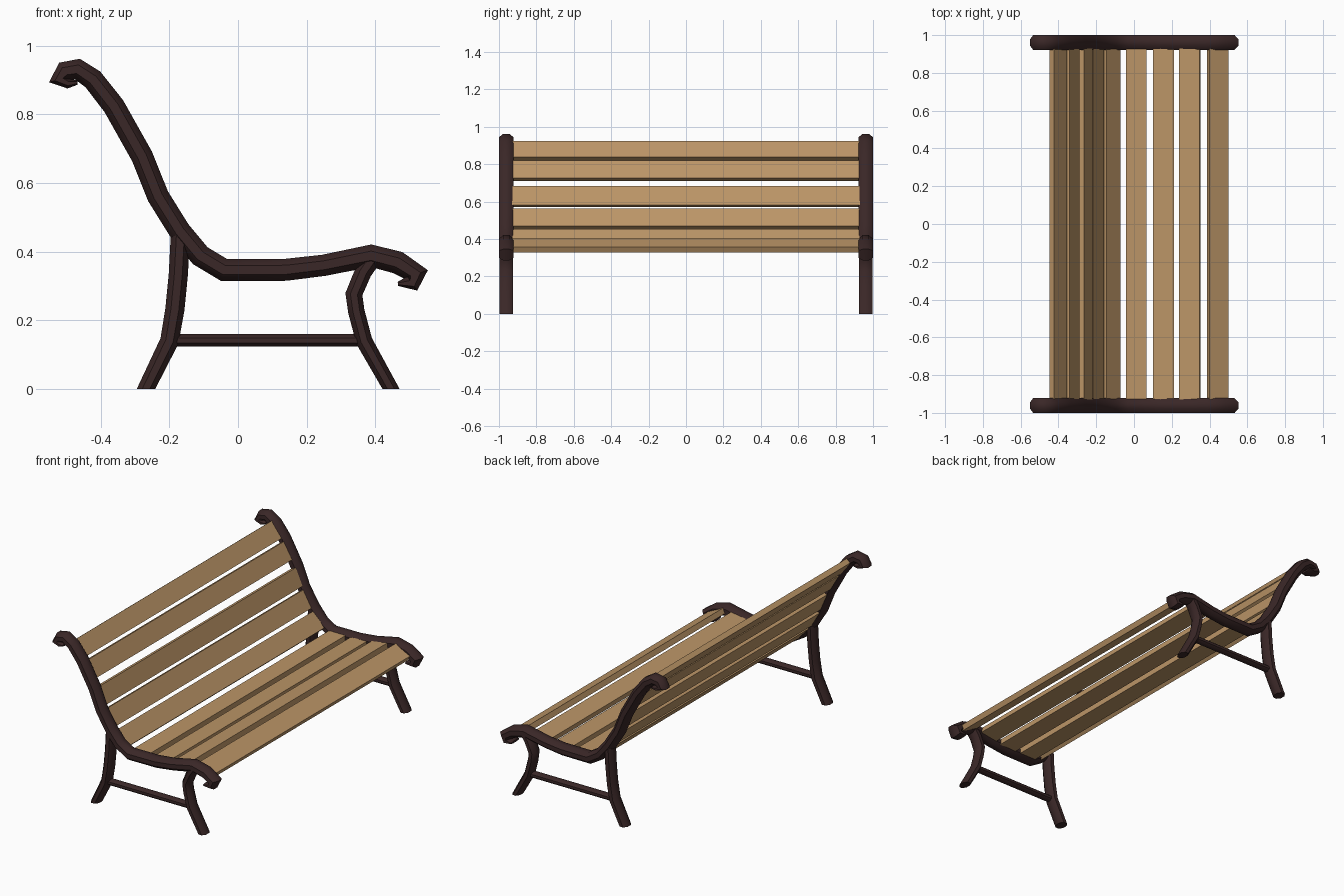
import bpy, bmesh, math
from mathutils import Vector

if "Cube" in bpy.data.objects:
    bpy.data.objects.remove(bpy.data.objects["Cube"])

def material(name, rgb):
    m = bpy.data.materials.new(name)
    m.diffuse_color = (*rgb, 1)
    m.use_nodes = True
    m.node_tree.nodes["Principled BSDF"].inputs["Base Color"].default_value = m.diffuse_color
    return m

WOOD = material("tan wood", (0.50, 0.30, 0.135))
IRON = material("dark brown iron", (0.042, 0.02, 0.02))
Y_FRAME, HALF_Y = 0.961, 0.039
SIDES = 8


def finish(bm, name, mat, smooth):
    bmesh.ops.recalc_face_normals(bm, faces=bm.faces)
    me = bpy.data.meshes.new(name)
    bm.to_mesh(me)
    bm.free()
    me.materials.append(mat)
    ob = bpy.data.objects.new(name, me)
    bpy.context.collection.objects.link(ob)
    if smooth:
        bpy.context.view_layer.objects.active = ob
        ob.select_set(True)
        bpy.ops.object.shade_smooth_by_angle(angle=math.radians(50))
        ob.select_set(False)
    return ob


def sweep(name, path, y, half_y=HALF_Y, flat_end=False):
    """Sweep a rounded section along (x, z, radius) points in the xz plane."""
    bm = bmesh.new()
    pts = [Vector((p[0], p[1])) for p in path]
    rings = []
    for i, p in enumerate(pts):
        d0 = (p - pts[i - 1]).normalized() if i else (pts[1] - p).normalized()
        d1 = (pts[i + 1] - p).normalized() if i < len(pts) - 1 else d0
        t = (d0 + d1).normalized()
        n = Vector((-t.y, t.x))
        r = path[i][2] / max(0.8, t.dot(d1))
        if flat_end and i == len(pts) - 1:      # foot cut level with the ground
            n = Vector((1, 0))
        ring = []
        for k in range(SIDES):
            a = 2 * math.pi * (k + 0.5) / SIDES
            c = math.cos(math.pi / SIDES)
            u, v = math.cos(a) / c * r, math.sin(a) / c * half_y
            ring.append(bm.verts.new((p.x + n.x * u, y + v, p.y + n.y * u)))
        rings.append(ring)
    for a, b in zip(rings, rings[1:]):
        for k in range(SIDES):
            j = (k + 1) % SIDES
            bm.faces.new((a[k], a[j], b[j], b[k]))
    bm.faces.new(rings[0])
    bm.faces.new(rings[-1])
    return finish(bm, name, IRON, True)


def slat(name, x, z, angle, width=0.11, thick=0.032):
    """Plank running along y, tilted downwards towards +x by angle."""
    a = math.radians(angle)
    bm = bmesh.new()
    bmesh.ops.create_cube(bm, size=1)
    for v in bm.verts:
        u, w = v.co.x * width, v.co.z * thick
        v.co = (x + u * math.cos(a) + w * math.sin(a), v.co.y * 1.87,
                z - u * math.sin(a) + w * math.cos(a))
    return finish(bm, name, WOOD, False)


# side profiles as (x, z, radius)
RAIL = [(-0.468, 0.893, 0.006), (-0.495, 0.890, 0.014), (-0.522, 0.902, 0.024),
        (-0.506, 0.926, 0.027), (-0.468, 0.932, 0.029), (-0.423, 0.902, 0.031),
        (-0.362, 0.824, 0.032), (-0.28, 0.678, 0.032), (-0.233, 0.561, 0.032),
        (-0.17, 0.46, 0.032), (-0.11, 0.388, 0.032), (-0.04, 0.346, 0.032),
        (0.14, 0.347, 0.032), (0.25, 0.360, 0.031), (0.388, 0.388, 0.032),
        (0.466, 0.368, 0.033), (0.518, 0.334, 0.030), (0.508, 0.307, 0.021),
        (0.466, 0.306, 0.006)]
BACK_LEG = [(-0.168, 0.45, 0.028), (-0.174, 0.334, 0.028), (-0.184, 0.232, 0.028),
            (-0.200, 0.139, 0.027), (-0.268, 0, 0.027)]
FRONT_LEG = [(0.395, 0.385, 0.026), (0.365, 0.340, 0.025), (0.338, 0.276, 0.024),
             (0.345, 0.226, 0.024), (0.368, 0.139, 0.024), (0.446, 0, 0.025)]
STRETCHER = [(-0.19, 0.141, 0.018), (0.365, 0.141, 0.018)]

# iron end frames
for side, y in (("left", -Y_FRAME), ("right", Y_FRAME)):
    sweep(side + "_scroll_rail", RAIL, y)
    sweep(side + "_back_leg", BACK_LEG, y, 0.037, True)
    sweep(side + "_front_leg", FRONT_LEG, y, 0.037, True)
    sweep(side + "_stretcher", STRETCHER, y, 0.022)

# wooden slats: x, z, tilt
BACK = [(-0.402, 0.871, 52), (-0.329, 0.765, 60), (-0.257, 0.627, 67),
        (-0.200, 0.508, 59), (-0.121, 0.403, 47)]
SEAT = [(0.012, 0.348, 0), (0.157, 0.350, -3), (0.296, 0.370, -10), (0.443, 0.367, 26)]
for i, s in enumerate(BACK):
    slat(f"back_slat_{i + 1}", *s)
for i, s in enumerate(SEAT):
    slat(f"seat_slat_{i + 1}", *s)
